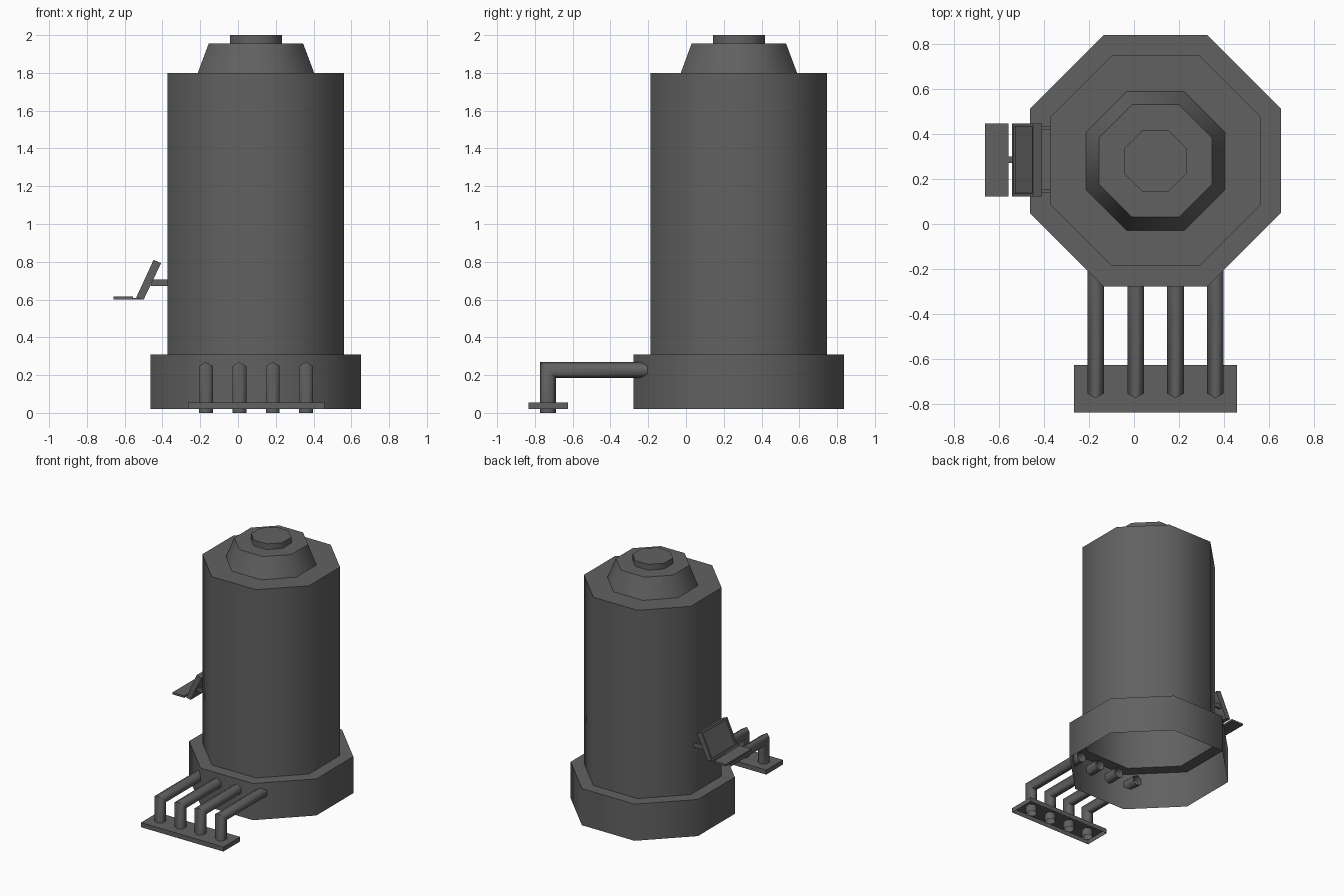
import bpy, bmesh
from math import cos, sin, pi, radians
from mathutils import Vector

if "Cube" in bpy.data.objects:
    bpy.data.objects.remove(bpy.data.objects["Cube"], do_unlink=True)

GREY = (0.12, 0.12, 0.12, 1)
steel = bpy.data.materials.new("dark_grey_steel")
steel.use_nodes = True
steel.diffuse_color = GREY
steel.node_tree.nodes["Principled BSDF"].inputs["Base Color"].default_value = GREY


def finish(bm, name, smooth=None):
    mesh = bpy.data.meshes.new(name)
    bm.to_mesh(mesh)
    bm.free()
    mesh.materials.append(steel)
    ob = bpy.data.objects.new(name, mesh)
    bpy.context.collection.objects.link(ob)
    if smooth:
        bpy.ops.object.select_all(action='DESELECT')
        ob.select_set(True)
        bpy.context.view_layer.objects.active = ob
        bpy.ops.object.shade_smooth_by_angle(angle=radians(smooth))
    return ob


def skin(bm, rings, cap=False):
    """Join equal rings of points into an open-ended tube."""
    rows = [[bm.verts.new(p) for p in ring] for ring in rings]
    n = len(rows[0])
    for low, high in zip(rows, rows[1:]):
        for j in range(n):
            k = (j + 1) % n
            bm.faces.new((low[j], low[k], high[k], high[j]))
    if cap:
        bm.faces.new(rows[-1])


def box(name, low, high, open_bottom=False):
    bm = bmesh.new()
    bmesh.ops.create_cube(bm, size=1)
    low, high = Vector(low), Vector(high)
    bmesh.ops.scale(bm, vec=high - low, verts=bm.verts)
    bmesh.ops.translate(bm, vec=(low + high) / 2, verts=bm.verts)
    if open_bottom:
        bm.normal_update()
        under = [f for f in bm.faces if f.normal.z < -0.9]
        bmesh.ops.delete(bm, geom=under, context='FACES_ONLY')
    return finish(bm, name)


# Octagonal tank: hollow skirt, body, sloped shoulder and cap in one shell
CX, CY = 0.095, 0.28
profile = [(0.557, 0.02), (0.557, 0.31), (0.467, 0.31), (0.467, 1.8),
           (0.308, 1.8), (0.25, 1.955), (0.137, 1.955), (0.137, 2.0)]
bm = bmesh.new()
rings = []
for apothem, z in profile:
    r = apothem / cos(pi / 8)
    rings.append([(CX + r * cos((j + .5) * pi / 4), CY + r * sin((j + .5) * pi / 4), z)
                  for j in range(8)])
skin(bm, rings, cap=True)
finish(bm, "tank", 50)

# Four hexagonal elbow pipes running from the floor plate into the skirt
PIPE_R, PIPE_Y, PIPE_Z, PIPE_END = 0.0425, -0.73, 0.227, -0.165
for i in range(4):
    x = -0.17 + i * 0.177
    hexagon = [(PIPE_R * cos(pi / 2 + j * pi / 3), PIPE_R * sin(pi / 2 + j * pi / 3))
               for j in range(6)]
    bm = bmesh.new()
    skin(bm, [[(x + a, PIPE_Y + b, 0) for a, b in hexagon],
              [(x + a, PIPE_Y + b, PIPE_Z - b) for a, b in hexagon],
              [(x + a, PIPE_END, PIPE_Z - b) for a, b in hexagon]])
    finish(bm, f"pipe_{i + 1}", 62)

box("pipe_plate", (-0.265, -0.835, 0.02), (0.457, -0.625, 0.056), open_bottom=True)

# Tilted monitor with a recessed screen
Y0, Y1 = 0.122, 0.445
side = [(-0.54, 0.608), (-0.5, 0.599), (-0.407, 0.793), (-0.447, 0.81)]
bm = bmesh.new()
skin(bm, [[(x, y, z) for x, z in side] for y in (Y0, Y1)], cap=True)
bm.verts.ensure_lookup_table()
bm.faces.new(bm.verts[:4])
bmesh.ops.recalc_face_normals(bm, faces=bm.faces)
front = min(bm.faces, key=lambda f: f.normal.x)
bmesh.ops.inset_region(bm, faces=[front], thickness=0.02)
bmesh.ops.inset_region(bm, faces=[front], thickness=0.002, depth=-0.01)
finish(bm, "monitor")

# Keyboard, its link to the monitor, and the two wall arms
box("keyboard", (-0.66, Y0, 0.6), (-0.557, Y1, 0.615))
box("keyboard_link", (-0.56, 0.27, 0.6), (-0.51, 0.3, 0.609))
for name, y in (("front", 0.145), ("back", 0.427)):
    box(f"{name}_wall_arm", (-0.46, y - 0.008, 0.672), (-0.36, y + 0.008, 0.705))
